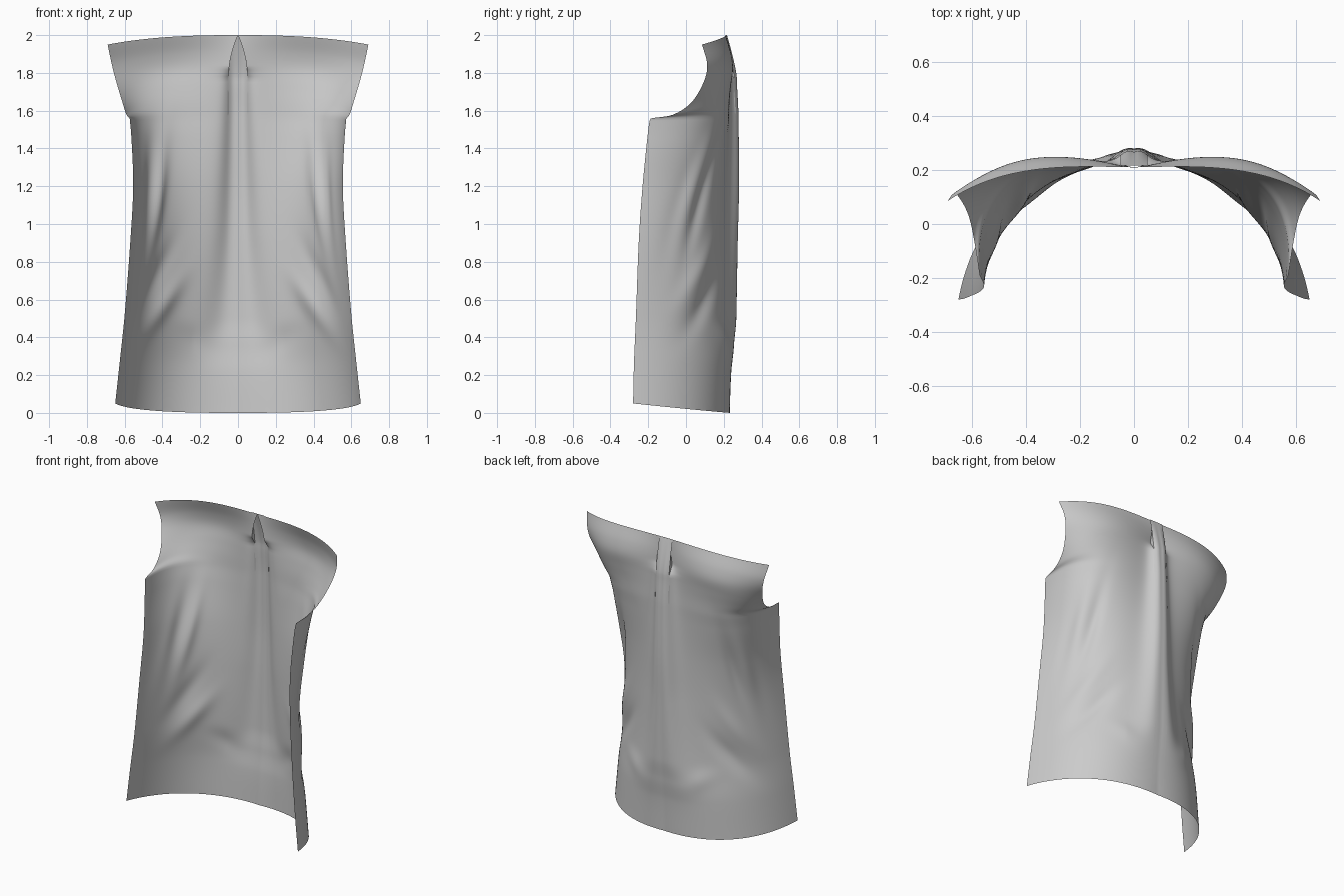
import bpy, bmesh, math

if "Cube" in bpy.data.objects:
    bpy.data.objects.remove(bpy.data.objects["Cube"])

# Half cross-sections: centre height, centre y, two curve handles (x, y), side edge (x, y, z)
ROWS = [
    (0.00, .230, .30, .250, .58, .100, .650, -.280, .05),
    (0.25, .235, .30, .250, .55, .090, .625, -.275, .28),
    (0.50, .207, .28, .227, .51, .090, .600, -.265, .52),
    (0.90, .207, .27, .225, .495, .098, .570, -.250, .91),
    (1.20, .210, .27, .230, .525, .130, .555, -.230, 1.20),
    (1.46, .210, .28, .245, .58, .200, .564, -.204, 1.46),
    (1.56, .210, .28, .252, .60, .237, .571, -.191, 1.553),
    (1.58, .210, .28, .253, .60, .240, .573, -.180, 1.56),
    (1.65, .208, .28, .260, .59, .235, .590, -.070, 1.578),
    (1.74, .205, .27, .268, .55, .255, .612, .030, 1.645),
    (1.83, .205, .26, .272, .49, .280, .645, .095, 1.755),
    (1.91, .207, .25, .255, .47, .265, .668, .112, 1.845),
    (2.00, .210, .25, .215, .48, .225, .690, .085, 1.95),
]
# Drag folds: start (t, z), end (t, z), width, depth (negative is inward)
FOLDS = [
    (.50, 1.42, .70, 0.85, .05, -.016), (.60, 1.45, .80, 0.90, .06, .012),
    (.38, 0.72, .70, 0.42, .06, -.017), (.46, 0.90, .76, 0.55, .06, .012),
    (.10, 0.32, .44, 0.44, .06, .008), (.72, 1.30, .86, 0.75, .06, -.008),
]
SLIT = 1.77     # the pleat is open above this height
PLEAT = 0.05    # half width of the pleat strip


def hermite(keys, z):
    """Smooth interpolation of key rows whose first entry is the parameter."""
    i = 0
    while i < len(keys) - 2 and z > keys[i + 1][0]:
        i += 1
    a, b = keys[i], keys[i + 1]
    p, q = keys[max(i - 1, 0)], keys[min(i + 2, len(keys) - 1)]
    h = b[0] - a[0]
    s = (z - a[0]) / h
    out = []
    for k in range(1, len(a)):
        ma = (b[k] - p[k]) / (b[0] - p[0]) * h
        mb = (q[k] - a[k]) / (q[0] - a[0]) * h
        out.append((2*s**3 - 3*s*s + 1) * a[k] + (s**3 - 2*s*s + s) * ma
                   + (3*s*s - 2*s**3) * b[k] + (s**3 - s*s) * mb)
    return out


# Pleat bulge: height, depth, half width
RIDGE = [(0, 0, .26), (.22, .003, .25), (.36, .030, .20), (.5, .058, .155), (.9, .066, .10),
         (1.2, .070, .08), (1.6, .066, .062), (1.77, .062, .058), (2, .062, .058)]


def ridge(x, z):
    amp, w = hermite(RIDGE, z)
    return amp / (1 + (abs(x) / w) ** 3.5)


def fold_offset(t, z):
    """Sum of soft tapered folds."""
    total = 0
    for t0, z0, t1, z1, w, amp in FOLDS:
        dt, dz = t1 - t0, z1 - z0
        length2 = dt * dt + dz * dz
        s = ((t - t0) * dt + (z - z0) * dz) / length2 - .5
        across = ((t - t0) * dz - (z - z0) * dt) ** 2 / length2
        total += amp * math.exp(-5 * s * s - across / (w * w))
    return total


def panel_point(t, zc):
    """Point on the draped half panel, t = 0 centre to 1 side edge."""
    yc, ax, ay, bx, by, ex, ey, ez = hermite(ROWS, zc)
    s = 1 - t
    x = 3*s*s*t*ax + 3*s*t*t*bx + t**3 * ex
    y = s**3 * yc + 3*s*s*t*ay + 3*s*t*t*by + t**3 * ey
    z = zc + (ez - zc) * t ** 2.4
    # outward normal of the section
    tx = 3*s*s*ax + 6*s*t*(bx - ax) + 3*t*t*(ex - bx)
    ty = 3*s*s*(ay - yc) + 6*s*t*(by - ay) + 3*t*t*(ey - by)
    n = math.hypot(tx, ty)
    d = fold_offset(t, zc) * min(1, 12 * t * t)
    fade = 1 if zc <= SLIT else max(0, 1 - (zc - SLIT) / .06)
    return x - ty / n * d, y + tx / n * d + ridge(x, zc) * fade, z


def t_for_x(x, zc):
    lo, hi = 0, .3
    for _ in range(24):
        m = (lo + hi) / 2
        if panel_point(m, zc)[0] < x:
            lo = m
        else:
            hi = m
    return lo


def half_row(zc):
    """Pleat strip, folded return and draped panel from centre to side."""
    up = max(0, (zc - SLIT) / (2 - SLIT))
    inner = PLEAT * (1 - up * up)
    t0 = t_for_x(inner, zc)
    edge = panel_point(t0, zc)
    base = hermite(ROWS, min(zc, SLIT))[0]

    def strip_y(x):
        if up == 0:
            return panel_point(t_for_x(x, zc), zc)[1]
        low = panel_point(t_for_x(x, SLIT), SLIT)[1]
        return low + (base + .012 - low) * up ** 1.3
    pts = [(PLEAT * i / 4, strip_y(PLEAT * i / 4), zc) for i in range(5)]
    cx, cy, _ = pts[-1]
    for i in (1, 2):
        f = i / 3
        pts.append((cx + (edge[0] - cx) * f, cy + (edge[1] - cy) * f, zc))
    n = 64
    pts += [panel_point(t0 + (1 - t0) * (i / n) ** 1.15, zc) for i in range(n + 1)]
    return pts


# Back panel with centre pleat, mirrored across x
heights = [SLIT * i / 90 for i in range(91)] + [SLIT + (2 - SLIT) * i / 20 for i in range(1, 21)]
bm = bmesh.new()
grid = []
for h in heights:
    half = half_row(h)
    full = [(-x, y, z) for x, y, z in reversed(half[1:])] + half
    grid.append([bm.verts.new(p) for p in full])
for a, b in zip(grid, grid[1:]):
    for i in range(len(a) - 1):
        bm.faces.new((a[i + 1], a[i], b[i], b[i + 1]))
bmesh.ops.remove_doubles(bm, verts=bm.verts, dist=1e-5)
bmesh.ops.dissolve_degenerate(bm, edges=bm.edges, dist=1e-6)
mesh = bpy.data.meshes.new("garment_back_panel")
bm.to_mesh(mesh)
bm.free()
panel = bpy.data.objects.new("garment_back_panel", mesh)
bpy.context.collection.objects.link(panel)
bpy.context.view_layer.objects.active = panel
panel.select_set(True)
bpy.ops.object.shade_smooth_by_angle(angle=math.radians(50))
